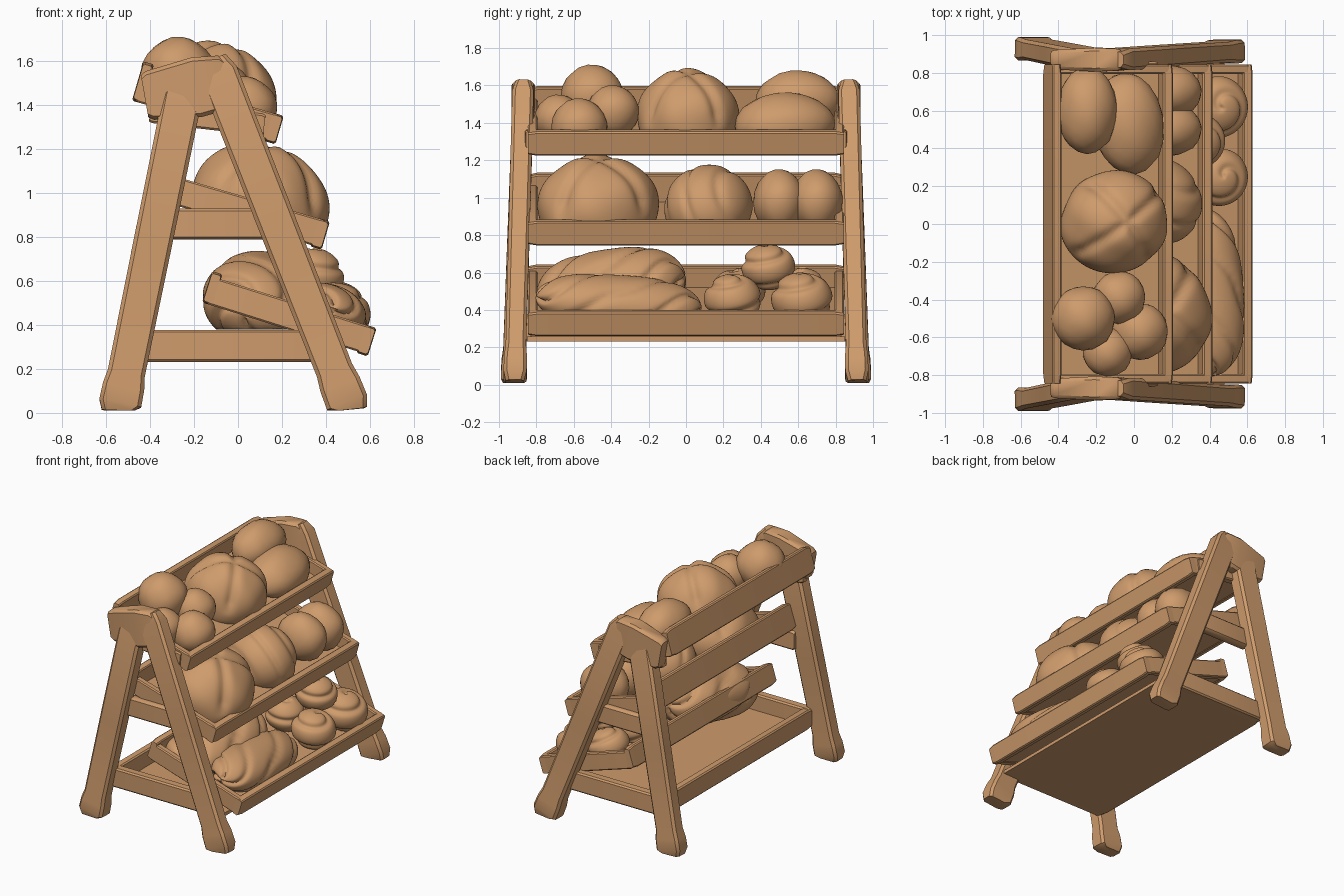
import bpy, bmesh, math
from math import sin, cos, atan2, acos, exp, radians, tan
from mathutils import Vector, Matrix

cube = bpy.data.objects.get("Cube")
if cube:
    bpy.data.objects.remove(cube, do_unlink=True)

wood = bpy.data.materials.new("warm tan")
wood.use_nodes = True
TAN = (0.62, 0.33, 0.15, 1)
wood.diffuse_color = TAN
wood.node_tree.nodes["Principled BSDF"].inputs["Base Color"].default_value = TAN


def finish(name, bm, angle):
    bmesh.ops.recalc_face_normals(bm, faces=bm.faces)
    mesh = bpy.data.meshes.new(name)
    bm.to_mesh(mesh)
    bm.free()
    obj = bpy.data.objects.new(name, mesh)
    mesh.materials.append(wood)
    bpy.context.collection.objects.link(obj)
    bpy.ops.object.select_all(action='DESELECT')
    obj.select_set(True)
    bpy.context.view_layer.objects.active = obj
    bpy.ops.object.shade_smooth_by_angle(angle=radians(angle))


def beam(name, start, end, width, depth, side, rings=((0, .88), (.03, 1), (.97, 1), (1, .88))):
    """Chamfered timber from start to end; depth is measured along side."""
    start, end, side = Vector(start), Vector(end), Vector(side)
    axis = end - start
    side = (side - axis * side.dot(axis) / axis.length_squared).normalized()
    across = axis.normalized().cross(side)
    c = min(width, depth) * 0.15
    bm = bmesh.new()
    loops = []
    for t, s in rings:
        w, d = width * s / 2, depth * s / 2
        corners = [(w, d - c), (w - c, d), (c - w, d), (-w, d - c),
                   (-w, c - d), (c - w, -d), (w - c, -d), (w, c - d)]
        loops.append([bm.verts.new(start + axis * t + across * a + side * b) for a, b in corners])
    for low, high in zip(loops, loops[1:]):
        for i in range(8):
            j = (i + 1) % 8
            bm.faces.new((low[i], low[j], high[j], high[i]))
    bm.faces.new(loops[0])
    bm.faces.new(loops[-1])
    for v in bm.verts:  # feet rest flat on the ground
        v.co.z = max(v.co.z, .01)
    finish(name, bm, 40)


def panel(name, size, matrix):
    bm = bmesh.new()
    bmesh.ops.create_cube(bm, size=1, matrix=matrix @ Matrix.Diagonal((*size, 1)))
    finish(name, bm, 40)


# A-frame legs, caps and end rails on both ends
Y, Z = (0, 1, 0), (0, 0, 1)
LEG = ((0, .85), (.03, 1.08), (.08, 1.06), (.12, .95), (.5, .98), (.96, 1), (1, .7))
for s, end in ((-1, "front"), (1, "back")):
    beam(end + "_display_leg", (.515, s * .915, 0), (-.115, s * .87, 1.61), .18, .115, Y, LEG)
    beam(end + "_rear_leg", (-.545, s * .93, 0), (-.24, s * .87, 1.50), .18, .115, Y, LEG)
    beam(end + "_cap", (-.425, s * .87, 1.44), (-.03, s * .87, 1.51), .25, .115, Y,
         ((0, .78), (.06, .9), (.6, 1.1), (.9, 1), (1, .7)))
    beam(end + "_top_rail", (-.40, s * .83, 1.37), (.12, s * .83, 1.31), .10, .06, Y)
    beam(end + "_middle_rail", (-.32, s * .85, .86), (.22, s * .85, .86), .14, .07, Y)
    beam(end + "_lower_rail", (-.43, s * .86, .305), (.42, s * .86, .305), .145, .07, Y)

# Lower shelf
panel("lower_shelf_floor", (.90, 1.70, .025), Matrix.Translation((.03, 0, .245)))
beam("lower_shelf_back_rail", (-.41, -.86, .305), (-.41, .86, .305), .06, .145, Z)


def tray(name, x, z, length, wall=.186, degrees=16.3, half=.845):
    """Sloped tray whose lower front edge is at (x, z); returns its floor height."""
    a = radians(degrees)
    m = Matrix.Translation((x, 0, z)) @ Matrix.Rotation(a, 4, 'Y')
    up = m.to_3x3() @ Vector(Z)
    board = lambda part, p, q, w, d: beam(name + part, m @ Vector(p), m @ Vector(q), w, d, up)
    board("_front_lip", (-.025, -half, .06), (-.025, half, .06), .055, .135)
    board("_back_wall", (-length + .025, -half, wall / 2), (-length + .025, half, wall / 2), .05, wall)
    for s, end in ((-1, "_front_side"), (1, "_back_side")):
        y = s * (half - .025)
        board(end, (-length + .01, y, .063), (-.01, y, .063), .05, .126)
    panel(name + "_floor", (length - .04, 2 * half - .04, .03),
          m @ Matrix.Translation((-length / 2, 0, .02)))
    return lambda px: z + (x - px) * tan(a) + .035


top = tray("top_tray", .17, 1.23, .68)
middle = tray("middle_tray", .38, .75, .74)
bottom = tray("bottom_tray", .59, .265, .79, .15, 17.5)


# Crust patterns: each gives a radius factor for a direction on the bread
def groove(distance, width):
    return exp(-(distance / width) ** 2)


def plain(n):
    return 1 + .025 * sin(5 * n.x + 3 * n.y) * cos(4 * n.z + 2 * n.y)


def crossed(n):
    d = min(abs(n.x + .3 * n.y), abs(n.y - .3 * n.x))
    return plain(n) - (.08 * groove(d, .12) * min(1, 3 * n.z) if n.z > 0 else 0)


def slashed(n):
    return 1.02 - .07 * groove(sin(4 * (n.y + .5 * n.z)), .4) * max(0, min(1, n.z + .5))


def swirled(n):
    phase = atan2(n.y, n.x) + 5 * acos(max(-1, min(1, n.z)))
    return 1.03 - .13 * groove(cos(phase / 2), .4)


def twisted(n):
    phase = 10 * n.y + 4 * atan2(n.x, n.z)
    return 1.02 - .09 * groove(cos(phase / 2), .4)


def bread(name, centre, radii, floor, crust=plain, turn=0, tilt=16, pitch=0, power=1):
    """Ellipsoid loaf with a patterned crust; power below 1 gives blunter ends."""
    bm = bmesh.new()
    bmesh.ops.create_icosphere(bm, subdivisions=3 if crust is plain else 5, radius=1)
    rot = (Matrix.Rotation(radians(tilt), 3, 'Y') @ Matrix.Rotation(radians(pitch), 3, 'X')
           @ Matrix.Rotation(radians(turn), 3, 'Z'))
    for v in bm.verts:
        n = v.co.normalized()
        p = n * crust(n)
        p.y = math.copysign(abs(p.y) ** power, p.y)
        v.co = Vector(centre) + rot @ Vector(a * b for a, b in zip(p, radii))
        v.co.z = max(v.co.z, floor(v.co.x))
    finish(name, bm, 60)


# Top tray: rolls, a scored round and two oval loaves
for i, (x, y, z, r) in enumerate(((-.27, -.50, 1.54, .17), (-.08, -.39, 1.46, .14),
                                  (.03, -.57, 1.38, .15), (-.14, -.68, 1.42, .13))):
    bread(f"roll_{i + 1}", (x, y, z), (r, r, r), top)
bread("scored_round", (-.105, .01, 1.42), (.285, .27, .27), top, crossed, 20)
bread("upper_oval_loaf", (-.25, .60, 1.51), (.16, .23, .17), top)
bread("lower_oval_loaf", (-.03, .53, 1.39), (.19, .27, .17), top, plain, 8)

# Middle tray: large split round, slashed loaf and double bun
bread("split_round", (.095, -.47, .94), (.31, .33, .29), middle, crossed, 35)
bread("slashed_loaf", (.11, .12, .95), (.25, .23, .22), middle, slashed, -20)
for i, y in enumerate((.50, .70)):
    bread(f"double_bun_{i + 1}", (.18, y, .98), (.18, .14, .17), middle)

# Bottom tray: two twisted long loaves and a pile of swirl buns
bread("rear_twisted_loaf", (.10, -.40, .52), (.25, .40, .20), lambda x: .38, twisted, -6, 10, 9, .7)
bread("front_twisted_loaf", (.39, -.36, .44), (.19, .44, .14), bottom, twisted, 3, 16, -5, .7)
for i, (x, y, z, r) in enumerate(((.45, .25, .46, .15), (.44, .62, .46, .16),
                                  (.34, .44, .63, .14), (.20, .28, .50, .14), (.20, .62, .50, .14))):
    bread(f"swirl_bun_{i + 1}", (x, y, z), (r, r, r * .85), bottom, swirled, 50 * i)
